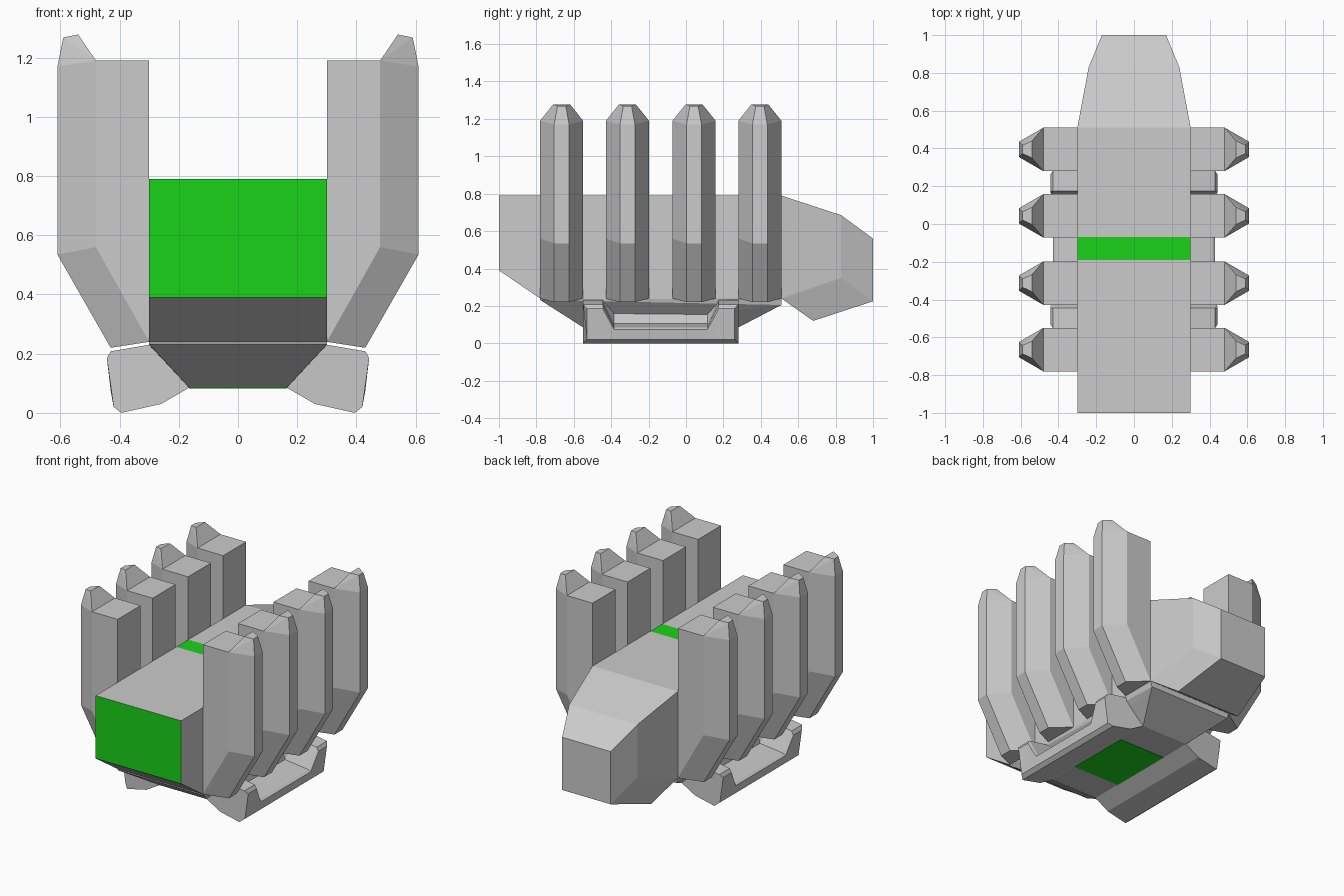
import bpy, bmesh, math

if "Cube" in bpy.data.objects:
    bpy.data.objects.remove(bpy.data.objects["Cube"])

green = bpy.data.materials.new("green_panel")
green.diffuse_color = (0.01, 0.65, 0.01, 1)
green.use_nodes = True
green.node_tree.nodes["Principled BSDF"].inputs["Base Color"].default_value = green.diffuse_color
grey = bpy.data.materials.new("grey_shell")
grey.diffuse_color = (0.8, 0.8, 0.8, 1)
grey.use_nodes = True
grey.node_tree.nodes["Principled BSDF"].inputs["Base Color"].default_value = grey.diffuse_color


def finish(name, bm, mirror=False):
    bmesh.ops.recalc_face_normals(bm, faces=bm.faces)
    mesh = bpy.data.meshes.new(name)
    bm.to_mesh(mesh)
    bm.free()
    ob = bpy.data.objects.new(name, mesh)
    bpy.context.collection.objects.link(ob)
    if mirror:
        ob.modifiers.new("mirror", 'MIRROR')
    return ob


def hull(name, points, mirror=False):
    bm = bmesh.new()
    for p in points:
        bm.verts.new(p)
    res = bmesh.ops.convex_hull(bm, input=bm.verts[:])
    spare = [g for g in res["geom_interior"] if isinstance(g, bmesh.types.BMVert)]
    if spare:
        bmesh.ops.delete(bm, geom=spare, context='VERTS')
    bmesh.ops.dissolve_limit(bm, angle_limit=math.radians(2),
                             verts=bm.verts[:], edges=bm.edges[:])
    return finish(name, bm, mirror)


def loft(bm, rings):
    rows = [[bm.verts.new(p) for p in r] for r in rings]
    n = len(rows[0])
    sides = [bm.faces.new((a[i], a[(i + 1) % n], b[(i + 1) % n], b[i]))
             for a, b in zip(rows, rows[1:]) for i in range(n)]
    bm.faces.new(rows[0])
    bm.faces.new(rows[-1])
    return sides


def both(points):
    return [(s * x, y, z) for x, y, z in points for s in (-1, 1)]


# Main body: side profile swept across x, green front and top stripe
profile = [(-1, .79), (-1, .39), (-.78, .24), (.51, .24),
           (.51, .79), (-.07, .79), (-.19, .79)]
bm = bmesh.new()
sides = loft(bm, [[(x, y, z) for y, z in profile] for x in (-.3, .3)])
sides[0].material_index = 1
sides[5].material_index = 1
body = finish("main_body", bm)
body.data.materials.append(grey)
body.data.materials.append(green)

# Tapered rear section with lower chin
hull("rear_taper", both([(.3, .51, .79), (.3, .51, .24), (.24, .83, .685), (.24, .83, .35),
                         (.17, 1, .56), (.17, 1, .225), (.23, .68, .12)]))

# Underside tub and its green panel
hull("underside_tub", both([(.3, -.78, .242), (.3, -.78, .232), (.3, .51, .242),
                            (.29, .51, .205), (.165, -.55, .085), (.165, .28, .085)]))
panel = hull("underside_panel", both([(.165, y, z) for y in (-.345, .075) for z in (.083, .09)]))
panel.data.materials.append(green)

# Tall side ribs with pointed tips
for i, y in enumerate((-.665, -.313, .043, .395)):
    def wide(*pts):
        return [(x, y + s * w, z) for x, w, z in pts for s in (-1, 1)]
    hull(f"rib_{i + 1}", wide((.3, .115, .24), (.3, .115, 1.19), (.48, .115, 1.19),
                              (.48, .115, .56), (.61, .04, 1.17), (.61, .04, .535),
                              (.43, .04, .22)), True)
    hull(f"rib_tip_{i + 1}", wide((.48, .115, 1.19), (.61, .04, 1.17),
                                  (.54, .045, 1.278), (.59, .022, 1.268)), True)

# Landing skids: lofted along y with a lowered middle
base = [(.165, .085), (.26, .03), (.395, 0), (.42, .02)]
tall = base + [(.443, .185), (.43, .208), (.3, .23), (.297, .235)]
low = base + [(.43, .075), (.415, .085), (.25, .105), (.235, .165)]
bm = bmesh.new()
rings = []
for dy, section in ((-.415, tall), (-.31, tall), (-.25, low), (.25, low), (.31, tall), (.415, tall)):
    ring = []
    for k, (x, z) in enumerate(section):
        inset = .02 if abs(dy) > .4 and k in (3, 4) else 0
        ring.append((x, -.135 + dy - math.copysign(inset, dy), z))
    rings.append(ring)
loft(bm, rings)
finish("landing_skid", bm, True)
